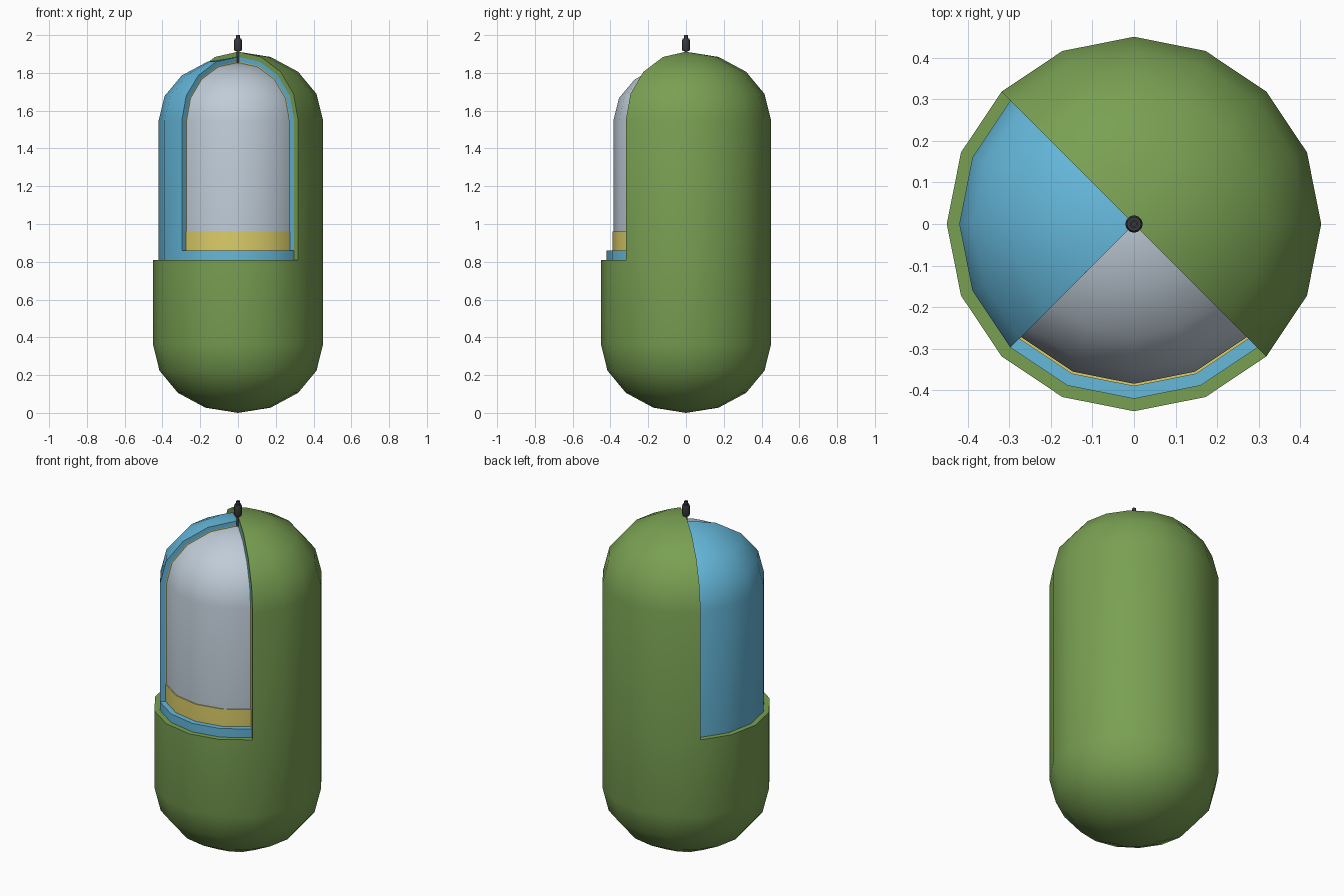
import bpy, bmesh, math

if "Cube" in bpy.data.objects:
    bpy.data.objects.remove(bpy.data.objects["Cube"])

N = 16  # sides of every capsule


def material(name, rgb):
    m = bpy.data.materials.new(name)
    m.diffuse_color = (*rgb, 1)
    m.use_nodes = True
    m.node_tree.nodes["Principled BSDF"].inputs["Base Color"].default_value = m.diffuse_color
    return m


GREEN = material("green", (0.19, 0.35, 0.085))
BLUE = material("blue", (0.13, 0.48, 0.71))
YELLOW = material("yellow", (0.72, 0.62, 0.14))
GREY = material("pale grey", (0.52, 0.60, 0.68))
DARK = material("dark grey", (0.04, 0.04, 0.045))


def finish(bm, name, mat):
    bmesh.ops.remove_doubles(bm, verts=bm.verts, dist=1e-5)
    bmesh.ops.recalc_face_normals(bm, faces=bm.faces)
    me = bpy.data.meshes.new(name)
    bm.to_mesh(me)
    bm.free()
    me.materials.append(mat)
    ob = bpy.data.objects.new(name, me)
    bpy.context.collection.objects.link(ob)
    bpy.context.view_layer.objects.active = ob
    ob.select_set(True)
    bpy.ops.object.shade_smooth_by_angle(angle=math.radians(35))
    ob.select_set(False)
    return ob


def capsule_profile(r, h, cut):
    """Half outline from bottom pole to top pole, with a row at the cut height."""
    steps = [math.radians(22.5 * i) for i in range(5)]
    low = [(r * math.cos(a), 0.362 - h * math.sin(a)) for a in reversed(steps)]
    high = [(r * math.cos(a), 1.55 + h * math.sin(a)) for a in steps]
    return low + [(r, cut)] + high


def ring_grid(bm, profile, n=N):
    return [[bm.verts.new((r * math.cos(2 * math.pi * j / n),
                           r * math.sin(2 * math.pi * j / n), z))
             for j in range(n)] for r, z in profile]


def shell(name, mat, outer, inner, cut, start, end):
    """Thick capsule wall, opened above the cut between two angles (degrees)."""
    bm = bmesh.new()
    A = ring_grid(bm, capsule_profile(*outer, cut))
    B = ring_grid(bm, capsule_profile(*inner, cut))
    rows = len(A) - 1

    def kept(i, j):
        mid = ((j % N) + 0.5) * 360 / N
        return i < 5 or not start < mid < end

    def quad(a, b, c, d):
        bm.faces.new((a, b, c, d))

    for i in range(rows):
        for j in range(N):
            k = (j + 1) % N
            if kept(i, j):
                for G in (A, B):
                    quad(G[i][j], G[i][k], G[i + 1][k], G[i + 1][j])
            # cut walls and ledge
            if kept(i, j) != kept(i, k):
                quad(A[i][k], A[i + 1][k], B[i + 1][k], B[i][k])
            if i + 1 < rows and kept(i, j) != kept(i + 1, j):
                quad(A[i + 1][j], A[i + 1][k], B[i + 1][k], B[i + 1][j])
    return finish(bm, name, mat)


def lathe(name, mat, profile, n):
    bm = bmesh.new()
    G = ring_grid(bm, profile, n)
    for lo, hi in zip(G, G[1:]):
        for j in range(n):
            k = (j + 1) % n
            bm.faces.new((lo[j], lo[k], hi[k], hi[j]))
    return finish(bm, name, mat)


# (radius, dome height) of each layer boundary, outside to inside
L0, L1, L2, L3 = (0.45, 0.362), (0.42, 0.335), (0.39, 0.311), (0.384, 0.305)

shell("outer_wall", GREEN, L0, L1, 0.81, 135, 315)
shell("middle_wall", BLUE, L1, L2, 0.86, 225, 315)
shell("inner_membrane", YELLOW, L2, L3, 0.96, 225, 315)
lathe("core", GREY, capsule_profile(*L3, 0.96), N)

# small collar and pin on top
lathe("top_pin", DARK, [(0, 1.84), (0.009, 1.84), (0.009, 1.915), (0.017, 1.915),
                        (0.021, 1.925), (0.021, 1.97), (0.017, 1.982), (0.010, 1.982),
                        (0.010, 2.0), (0.005, 2.0), (0.005, 1.99), (0, 1.99)], 12)
